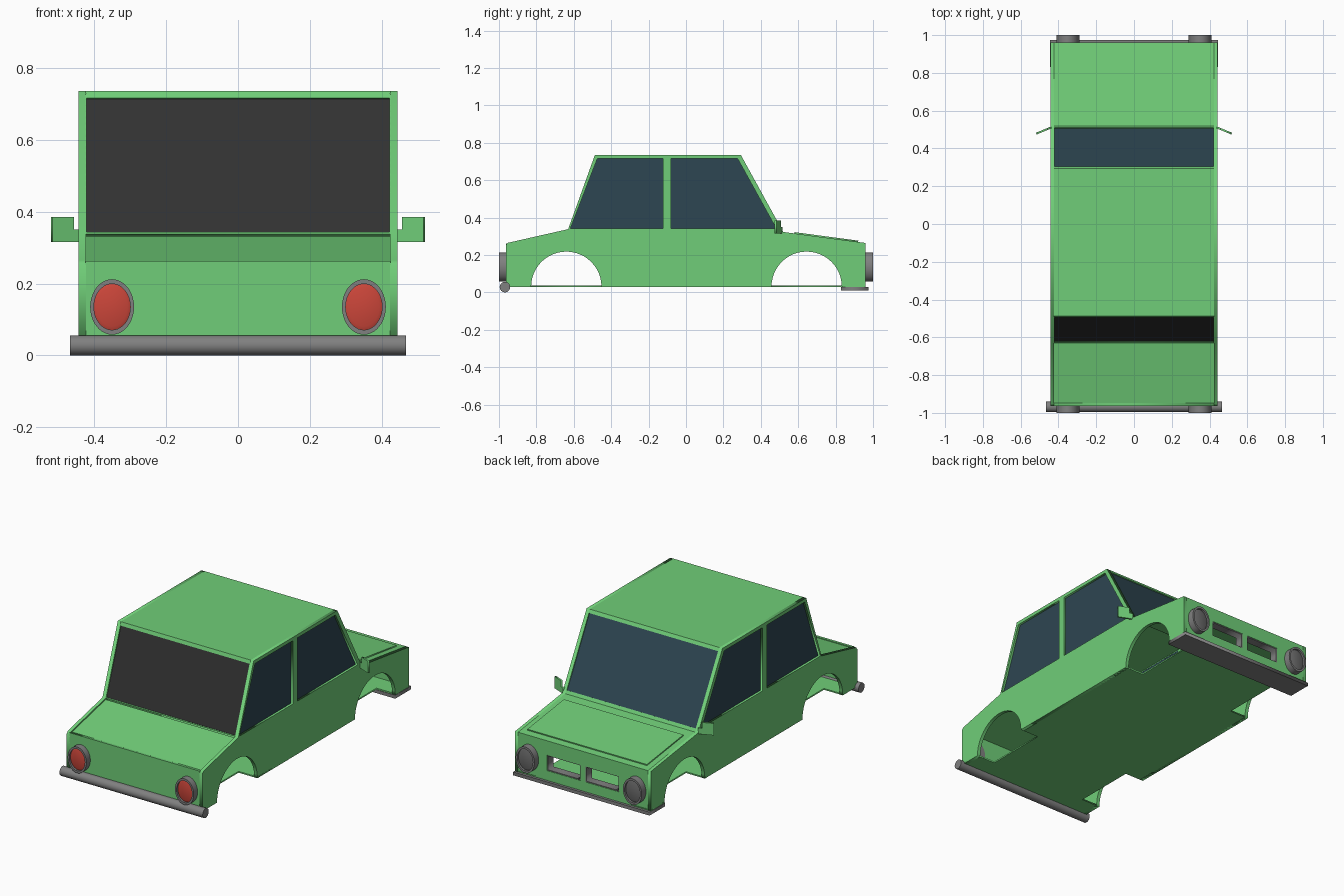
import bpy, bmesh, math
from mathutils import Vector, Matrix

if "Cube" in bpy.data.objects:
    bpy.data.objects.remove(bpy.data.objects["Cube"])


def material(name, rgb):
    m = bpy.data.materials.new(name)
    m.diffuse_color = (*rgb, 1)
    m.use_nodes = True
    m.node_tree.nodes["Principled BSDF"].inputs["Base Color"].default_value = m.diffuse_color
    return m


GREEN = material("body green", (0.162, 0.617, 0.188))
GLASS = material("window blue", (0.027, 0.061, 0.084))
DARK = material("rear window black", (0.031, 0.031, 0.031))
GREY = material("trim grey", (0.216, 0.216, 0.216))
LENS = material("headlight grey", (0.15, 0.15, 0.15))
RED = material("tail light red", (0.60, 0.061, 0.042))


def add(name, mesh, mat):
    mesh.materials.clear()
    mesh.materials.append(mat)
    ob = bpy.data.objects.new(name, mesh)
    bpy.context.collection.objects.link(ob)
    return ob


def plate(name, loops, origin, u, v, thick, mat):
    """Flat plate with holes: first loop is the outline, plane axes u and v."""
    cu = bpy.data.curves.new(name, 'CURVE')
    cu.dimensions = '2D'
    cu.fill_mode = 'BOTH'
    cu.extrude = thick / 2
    for loop in loops:
        s = cu.splines.new('POLY')
        s.points.add(len(loop) - 1)
        for p, (a, b) in zip(s.points, loop):
            p.co = (a, b, 0, 1)
        s.use_cyclic_u = True
    tmp = bpy.data.objects.new(name + " outline", cu)
    bpy.context.collection.objects.link(tmp)
    bpy.context.view_layer.update()
    mesh = bpy.data.meshes.new_from_object(tmp.evaluated_get(bpy.context.evaluated_depsgraph_get()))
    bpy.data.objects.remove(tmp)
    u, v = Vector(u), Vector(v)
    m = Matrix((u, v, u.cross(v))).transposed().to_4x4()
    m.translation = Vector(origin)
    mesh.transform(m)
    return add(name, mesh, mat)


def rect(x0, x1, y0, y1):
    return [(x0, y0), (x1, y0), (x1, y1), (x0, y1)]


def cross_panel(name, a, b, mat=GREEN, w=0.424, holes=(), thick=0.015, sink=0.0, trim=(0, 0)):
    """Panel spanning the car in x, following the profile from a to b (y, z)."""
    d = Vector((0, b[0] - a[0], b[1] - a[1]))
    v = d.normalized()
    n = Vector((1, 0, 0)).cross(v)
    origin = Vector((0, *a)) - n * (sink + thick / 2)
    return plate(name, [rect(-w, w, trim[0], d.length - trim[1]), *holes], origin, (1, 0, 0), v, thick, mat)


def box(name, x0, x1, y0, y1, z0, z1, mat):
    return plate(name, [rect(x0, x1, y0, y1)], (0, 0, (z0 + z1) / 2), (1, 0, 0), (0, 1, 0), z1 - z0, mat)


def lathe(name, profile, centre, rx, rz, side, mat, n=40):
    """Elliptical turned part about y; profile holds (radius factor, distance from centre)."""
    bm = bmesh.new()
    rings = []
    for r, y in profile:
        rings.append([bm.verts.new((centre[0] + rx * r * math.cos(2 * math.pi * i / n), side * y,
                                    centre[1] + rz * r * math.sin(2 * math.pi * i / n))) for i in range(n)])
    for p, q in zip(rings, rings[1:]):
        for i in range(n):
            bm.faces.new((p[i], p[(i + 1) % n], q[(i + 1) % n], q[i]))
    bm.faces.new(rings[0])
    bm.faces.new(rings[-1])
    bmesh.ops.recalc_face_normals(bm, faces=bm.faces)
    mesh = bpy.data.meshes.new(name)
    bm.to_mesh(mesh)
    bm.free()
    return smooth(add(name, mesh, mat))


def smooth(ob):
    bpy.context.view_layer.objects.active = ob
    bpy.ops.object.select_all(action='DESELECT')
    ob.select_set(True)
    bpy.ops.object.shade_smooth_by_angle(angle=math.radians(35))
    return ob


# Side profile corners (y, z), rear end at -y
R_LOW, R_TOP = (-0.963, 0.03), (-0.963, 0.262)
R_BELT, R_ROOF = (-0.63, 0.338), (-0.487, 0.735)
F_ROOF, F_BELT = (0.293, 0.735), (0.52, 0.323)
F_TOP, F_LOW = (0.96, 0.264), (0.96, 0.03)


def arch(cy, r=0.188, n=24):
    return [(cy + r * math.cos(math.pi * i / n), 0.03 + r * math.sin(math.pi * i / n)) for i in range(n + 1)]


outline = [R_LOW, (-0.963, 0.252), (-0.952, 0.265), R_BELT, R_ROOF, F_ROOF, F_BELT, F_TOP, F_LOW,
           *arch(0.645), *arch(-0.64)]
rear_win = [(-0.618, 0.342), (-0.122, 0.342), (-0.122, 0.715), (-0.474, 0.715)]
front_win = [(-0.08, 0.342), (0.482, 0.342), (0.276, 0.715), (-0.08, 0.715)]

# Body sides with wheel arches, and side windows
for s, label in ((1, "right"), (-1, "left")):
    plate(label + "_body_side", [outline, rear_win, front_win], (s * 0.433, 0, 0), (0, 1, 0), (0, 0, 1), 0.02, GREEN)
    for nm, win in (("rear", rear_win), ("front", front_win)):
        plate(f"{label}_{nm}_window", [win], (s * 0.427, 0, 0), (0, 1, 0), (0, 0, 1), 0.006, GLASS)

# Panels across the car
cross_panel("rear_panel", R_LOW, R_TOP)
cross_panel("boot_lid", R_TOP, R_BELT, sink=0.008)
cross_panel("roof", R_ROOF, F_ROOF)
cross_panel("bonnet", F_BELT, F_TOP)
cross_panel("bonnet_raised_panel", F_BELT, F_TOP, w=0.39, thick=0.008, sink=-0.007, trim=(0.06, 0.04))

# Rear window and windscreen, each in a frame
rl = math.dist(R_BELT, R_ROOF)
cross_panel("rear_window_frame", R_BELT, R_ROOF, holes=[rect(-0.421, 0.421, 0.006, rl - 0.021)])
cross_panel("rear_window", R_BELT, R_ROOF, DARK, w=0.422, thick=0.006, sink=0.006, trim=(0.004, 0.019))
fl = math.dist(F_ROOF, F_BELT)
cross_panel("windscreen_frame", F_ROOF, F_BELT, holes=[rect(-0.421, 0.421, 0.021, fl - 0.02)])
cross_panel("windscreen", F_ROOF, F_BELT, GLASS, w=0.422, thick=0.006, sink=0.006, trim=(0.019, 0.018))

# Front panel with two grille openings and their grey liners
holes = [rect(0.016, 0.235, 0.084, 0.176), rect(-0.235, -0.016, 0.084, 0.176)]
cross_panel("front_panel", F_TOP, F_LOW, holes=holes)
for s in (-1, 1):
    x0, x1 = sorted((s * 0.016, s * 0.235))
    plate("grille_liner", [rect(x0, x1, 0.088, 0.18), rect(x0 + 0.005, x1 - 0.005, 0.093, 0.175)],
          (0, 0.932, 0), (1, 0, 0), (0, 0, 1), 0.05, GREY)

# Floor, notched at the wheels
floor = [(0.443, -0.963), (0.443, -0.828), (0.32, -0.828), (0.32, -0.452), (0.443, -0.452),
         (0.443, 0.457), (0.32, 0.457), (0.32, 0.833), (0.443, 0.833), (0.443, 0.96)]
floor += [(-x, y) for x, y in reversed(floor)]
plate("floor", [floor], (0, 0, 0.034), (1, 0, 0), (0, 1, 0), 0.008, GREEN)

# Lamps: grey housings, red lenses at the rear and grey at the front
for s in (-1, 1):
    for end, label, mat in ((-1, "tail_light", RED), (1, "headlight", LENS)):
        c = (s * 0.35, 0.135)
        lathe(label + "_housing", [(1, 0.945), (1, 1.0), (0.83, 1.0), (0.83, 0.98)], c, 0.061, 0.077, end, GREY)
        lathe(label + "_lens", [(0.83, 0.978), (0.83, 0.988), (0.7, 0.992)], c, 0.061, 0.077, end, mat)

# Rear bumper bar and front bumper shelf
bm = bmesh.new()
bmesh.ops.create_cone(bm, cap_ends=True, segments=32, radius1=0.028, radius2=0.028, depth=0.934,
                      matrix=Matrix.Translation((0, -0.968, 0.028)) @ Matrix.Rotation(math.pi / 2, 4, 'Y'))
me = bpy.data.meshes.new("rear_bumper")
bm.to_mesh(me)
bm.free()
smooth(add("rear_bumper", me, GREY))
box("front_bumper", -0.445, 0.445, 0.83, 0.975, 0.01, 0.03, GREY)

# Door mirrors, swept back, on short arms
for s in (-1, 1):
    u = Vector((s * 0.065, -0.027, 0)).normalized()
    plate("mirror", [[(-0.016, 0.315), (0.07, 0.315), (0.07, 0.385), (0.005, 0.385), (0.005, 0.35), (-0.016, 0.35)]],
          (s * 0.453, 0.505, 0), u, (0, 0, 1), 0.01, GREEN)
